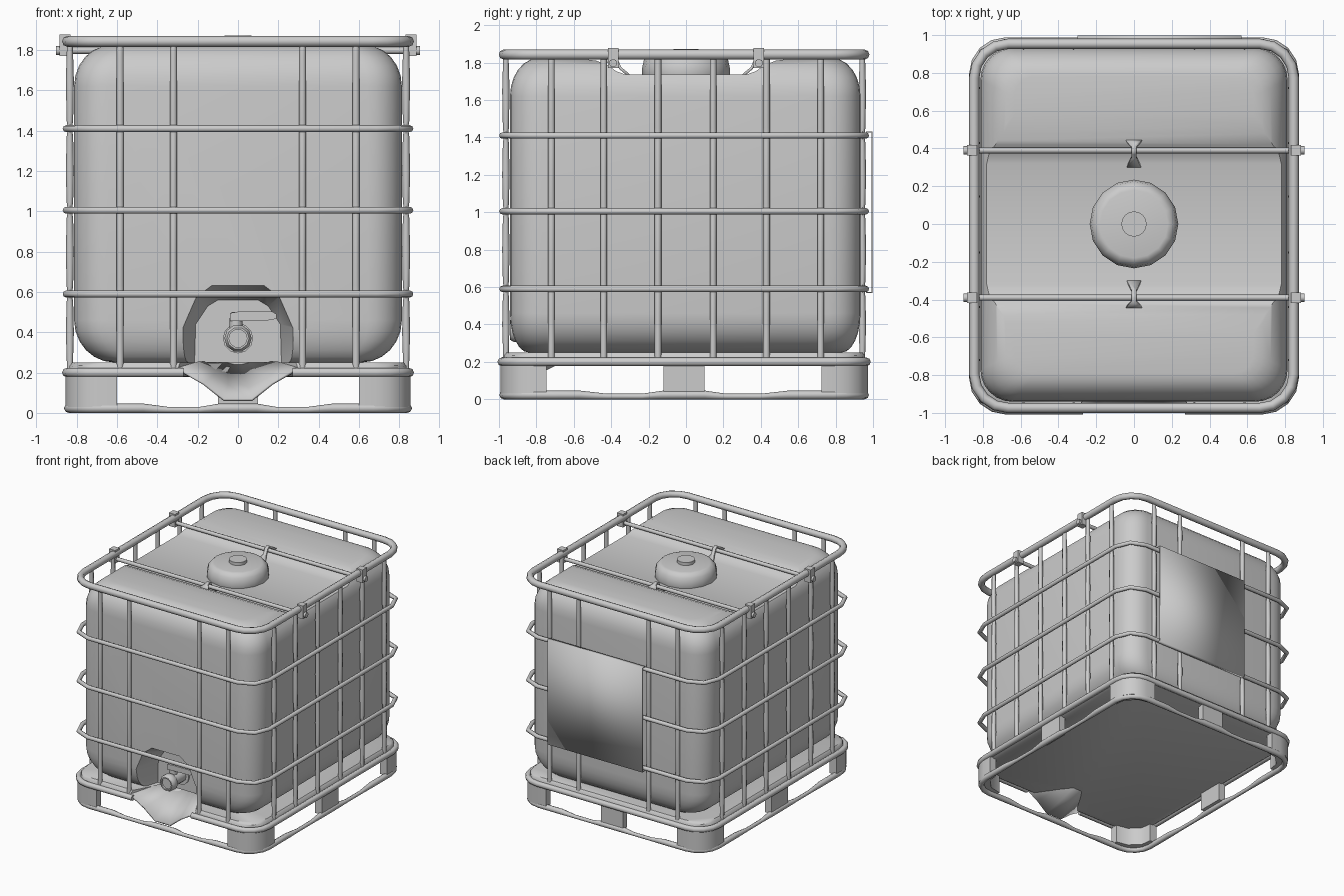
import bpy
import bmesh
from math import sin, cos, pi, radians

if "Cube" in bpy.data.objects:
    bpy.data.objects.remove(bpy.data.objects["Cube"], do_unlink=True)

GREY = (0.6, 0.6, 0.6, 1)
mat = bpy.data.materials.new("light_grey")
mat.use_nodes = True
mat.diffuse_color = GREY
mat.node_tree.nodes["Principled BSDF"].inputs["Base Color"].default_value = GREY


def finish(name, mesh, angle=40):
    mesh.materials.clear()
    mesh.materials.append(mat)
    mesh.polygons.foreach_set("use_smooth", [True] * len(mesh.polygons))
    mesh.set_sharp_from_angle(angle=radians(angle))
    obj = bpy.data.objects.new(name, mesh)
    bpy.context.collection.objects.link(obj)
    return obj


def loft(name, rings, angle=40, capped=True, closed=True):
    """Skin a list of equally long point rings."""
    bm = bmesh.new()
    rows = [[bm.verts.new(p) for p in ring] for ring in rings]
    n = len(rows[0])
    for a, b in zip(rows, rows[1:]):
        for i in range(n if closed else n - 1):
            j = (i + 1) % n
            bm.faces.new((a[i], a[j], b[j], b[i]))
    if capped:
        bm.faces.new(rows[0][::-1])
        bm.faces.new(rows[-1])
    bmesh.ops.recalc_face_normals(bm, faces=bm.faces)
    mesh = bpy.data.meshes.new(name)
    bm.to_mesh(mesh)
    bm.free()
    return finish(name, mesh, angle)


def box(name, x, y, z):
    return loft(name, [[(x[0], y[0], h), (x[1], y[0], h), (x[1], y[1], h), (x[0], y[1], h)] for h in z])


def lathe(name, profile, center, axis="z", sides=16):
    """Turn (radius, height) pairs about z, or about y toward the front."""
    cx, cy, cz = center
    rings = []
    for r, h in profile:
        ring = []
        for k in range(sides):
            u, v = r * cos(2 * pi * k / sides), r * sin(2 * pi * k / sides)
            ring.append((cx + u, cy + v, cz + h) if axis == "z" else (cx + u, cy - h, cz + v))
        rings.append(ring)
    return loft(name, rings)


def tube(name, points, radius, cyclic=False, scales=None):
    curve = bpy.data.curves.new(name, "CURVE")
    curve.dimensions = "3D"
    curve.bevel_depth = radius
    curve.bevel_resolution = 2
    curve.use_fill_caps = True
    spline = curve.splines.new("POLY")
    spline.points.add(len(points) - 1)
    for i, p in enumerate(points):
        spline.points[i].co = (*p, 1)
        spline.points[i].radius = scales[i] if scales else 1
    spline.use_cyclic_u = cyclic
    temp = bpy.data.objects.new(name + "_path", curve)
    bpy.context.collection.objects.link(temp)
    graph = bpy.context.evaluated_depsgraph_get()
    mesh = bpy.data.meshes.new_from_object(temp.evaluated_get(graph))
    bpy.data.objects.remove(temp, do_unlink=True)
    return finish(name, mesh, 50)


def rounded(hx, hy, r, seg, cy=0.0):
    """Rounded rectangle, counterclockwise from the front edge at +x."""
    pts = []
    for q, (sx, sy) in enumerate(((1, -1), (1, 1), (-1, 1), (-1, -1))):
        for k in range(seg + 1):
            a = (q - 1 + k / seg) * pi / 2
            pts.append((sx * (hx - r) + r * cos(a), cy + sy * (hy - r) + r * sin(a)))
    return pts


def at(points, z):
    return [(x, y, z) for x, y in points]


def cut(target, cutter):
    mod = target.modifiers.new("cut", "BOOLEAN")
    mod.object = cutter
    mod.operation = "DIFFERENCE"
    mod.solver = "EXACT"
    graph = bpy.context.evaluated_depsgraph_get()
    mesh = bpy.data.meshes.new_from_object(target.evaluated_get(graph))
    name = target.name
    bpy.data.objects.remove(cutter, do_unlink=True)
    bpy.data.objects.remove(target, do_unlink=True)
    return finish(name, mesh)


def mirrored(points):
    return points + [(-x, z) for x, z in reversed(points)]


# Tank: rounded body, sunken middle of the top, niche for the valve
def tank_ring(t, z, dx, dy):
    inset = 1 - cos(t)
    return at(rounded(0.813 - dx * inset, 0.937 - dy * inset, 0.17 - 0.06 * inset, 6, -0.004), z)


steps = [k * pi / 12 for k in range(7)]
rings = [tank_ring(t, 0.46 - 0.21 * sin(t), 0.2, 0.1) for t in reversed(steps)]
rings += [tank_ring(t, 1.62 + 0.203 * sin(t), 0.18, 0.15) for t in steps]
tank = loft("tank", rings)
slope = [(0.62, 1.84), (0.58, 1.823), (0.48, 1.81), (0.42, 1.787), (0.37, 1.752), (0.32, 1.735)]
dip = [(x, y, z) for x in (-1, 1) for y, z in mirrored(slope)]
half = len(dip) // 2
tank = cut(tank, loft("dip_cutter", [dip[:half], dip[half:]]))
mouth = mirrored([(0.30, 0.1), (0.28, 0.42), (0.21, 0.58), (0.13, 0.64)])
recess = mirrored([(0.22, 0.1), (0.21, 0.44), (0.15, 0.53), (0.10, 0.56)])
niche = [[(x, y, z) for x, z in shape] for shape, y in ((mouth, -0.96), (recess, -0.74))]
tank = cut(tank, loft("niche_cutter", niche))

# Filler cap
lathe("filler_cap", [(0.225, 1.70), (0.235, 1.74), (0.235, 1.77), (0.225, 1.815), (0.20, 1.842), (0.18, 1.847)],
      (0, 0, 0))
lathe("cap_plug", [(0.067, 1.84), (0.067, 1.872)], (0, 0, 0))

# Outlet valve with lever
lathe("valve_body", [(0.075, 0), (0.075, 0.03), (0.05, 0.03), (0.05, 0.15)], (0, -0.72, 0.37), "y", 12)
lathe("valve_nut", [(0.06, 0), (0.068, 0.01), (0.068, 0.05), (0.055, 0.07), (0.045, 0.07), (0.045, 0.055)],
      (0, -0.87, 0.37), "y", 10)
lathe("valve_stem", [(0.032, 0.04), (0.032, 0.10), (0.022, 0.10), (0.022, 0.13)], (-0.01, -0.83, 0.37), "z", 10)
lever = [(-0.04, 0.455), (0.17, 0.46), (0.192, 0.472), (0.192, 0.49), (0.17, 0.502), (0.0, 0.502), (-0.04, 0.495)]
loft("valve_lever", [[(x, y, z) for x, z in lever] for y in (-0.87, -0.81)])

# Pallet deck with a drip spout let into the front
deck = loft("pallet_deck", [at(rounded(hx, hx + 0.13, 0.17, 4, -0.008), z)
                            for hx, z in ((0.815, 0.18), (0.84, 0.195), (0.835, 0.235), (0.822, 0.25))])
front = mirrored([(0.30, 0.22), (0.17, 0.145), (0.07, 0.065)])
middle = mirrored([(0.20, 0.25), (0.12, 0.19), (0.05, 0.135)])
back = mirrored([(0.10, 0.25), (0.06, 0.245), (0.02, 0.235)])
spout = [[(x, y, z) for x, z in row] for row, y in ((front, -0.985), (middle, -0.80), (back, -0.60))]
lidded = [row + [(row[-1][0], row[-1][1], 0.3), (row[0][0], row[0][1], 0.3)] for row in spout]
deck = cut(deck, loft("spout_cutter", lidded))
shell = loft("drip_spout", spout, 60, capped=False, closed=False)
solid = shell.modifiers.new("thickness", "SOLIDIFY")
solid.thickness = 0.012
solid.offset = 0

# Pallet rim, open at the spout
rim = [(0.27, -0.985)] + rounded(0.85, 0.975, 0.17, 4, -0.01) + [(-0.27, -0.985)]
tube("pallet_rim", at(rim, 0.20), 0.023)

# Bottom skid, thinner between the feet
path, thick = [], []
corners = rounded(0.84, 0.965, 0.17, 4, -0.01)
for q in range(4):
    arc = corners[q * 5:q * 5 + 5]
    (ax, ay), (bx, by) = arc[-1], corners[(q * 5 + 5) % 20]
    path += arc
    thick += [1] * len(arc)
    for s, r in ((0.15, 1), (0.24, 0.65), (0.36, 0.65), (0.43, 1), (0.57, 1), (0.64, 0.65), (0.76, 0.65), (0.85, 1)):
        path.append((ax + (bx - ax) * s, ay + (by - ay) * s))
        thick.append(r)
tube("bottom_skid", [(x, y, 0.023 * r) for (x, y), r in zip(path, thick)], 0.023, True, thick)

# Feet
for sx, side in ((1, "left"), (-1, "right")):
    for sy, end in ((-1, "front"), (1, "back")):
        arc = rounded(0.855, 0.982, 0.17, 4)[5:10]
        shape = [(0.855, 0.735), *arc, (0.60, 0.982), (0.60, 0.92), (0.70, 0.90), (0.78, 0.82), (0.79, 0.735)]
        loft(f"{end}_{side}_foot", [[(sx * x, sy * y - 0.01, z) for x, y in shape] for z in (0.03, 0.19)])
    box(f"middle_{side}_foot", sorted((sx * 0.79, sx * 0.85)), (-0.12, 0.10), (0.03, 0.19))
box("middle_back_foot", (-0.10, 0.10), (0.91, 0.965), (0.03, 0.19))

# Cage rings
for z in (0.59, 1.005, 1.41):
    tube("cage_ring", at(rounded(0.853, 0.972, 0.17, 2, -0.01), z), 0.017, True)
tube("cage_top_ring", at(rounded(0.846, 0.964, 0.18, 4, -0.01), 1.843), 0.027, True)

# Cage uprights, flattened toward the tank where they meet the rings
heights = (0.22, 0.40, 0.55, 0.59, 0.63, 0.80, 0.965, 1.005, 1.045, 1.2, 1.37, 1.41, 1.45, 1.65, 1.83)
swell = (0.8, 1.1, 0.9, 0.55, 0.9, 1.1, 0.9, 0.55, 0.9, 1.1, 0.9, 0.55, 0.9, 1.1, 0.8)
round_section = [(0.018 * cos(k * pi / 4), 0.018 * sin(k * pi / 4)) for k in range(8)]


def upright(x, y, sx, sy):
    loft("cage_upright", [[(x + u * (s if sx else 1), y + v * (s if sy else 1), z) for u, v in round_section]
                          for z, s in zip(heights, swell)], 50)


for y in (-0.963, 0.943):
    for x in (-0.585, -0.32, 0.32, 0.585):
        upright(x, y, False, True)
for x in (-0.834, 0.834):
    for y in (-0.72, -0.44, -0.15, 0.145, 0.43, 0.72):
        upright(x, y, True, False)

# Cross bars with end clamps and centre hooks
for s in (-1, 1):
    y = s * 0.39
    tube("cross_bar", [(-0.9, y, 1.797), (0.9, y, 1.797)], 0.016)
    for e in (-1, 1):
        box("bar_clamp", sorted((e * 0.83, e * 0.885)), (y - 0.028, y + 0.028), (1.77, 1.878))
        tube("clamp_pin", [(e * 0.88, y, 1.797), (e * 0.902, y, 1.797)], 0.022)
    strap = [(0.30, 1.737, 0.037), (0.345, 1.775, 0.013), (0.368, 1.822, 0.012),
             (0.39, 1.832, 0.012), (0.412, 1.822, 0.013), (0.445, 1.80, 0.042)]
    hook = loft("bar_hook", [[(-w, s * d, z), (w, s * d, z)] for d, z, w in strap], capped=False, closed=False)
    hook.modifiers.new("thickness", "SOLIDIFY").thickness = 0.015

# Label plate on the back, folded over at top and bottom
fold = [(0.966, 0.585), (0.966, 0.57), (0.994, 0.57), (0.994, 1.43), (0.966, 1.43), (0.966, 1.415)]
plate = loft("label_plate", [[(x, y, z) for y, z in fold] for x in (-0.30, 0.57)], capped=False, closed=False)
sheet = plate.modifiers.new("thickness", "SOLIDIFY")
sheet.thickness = 0.008
sheet.offset = 0
